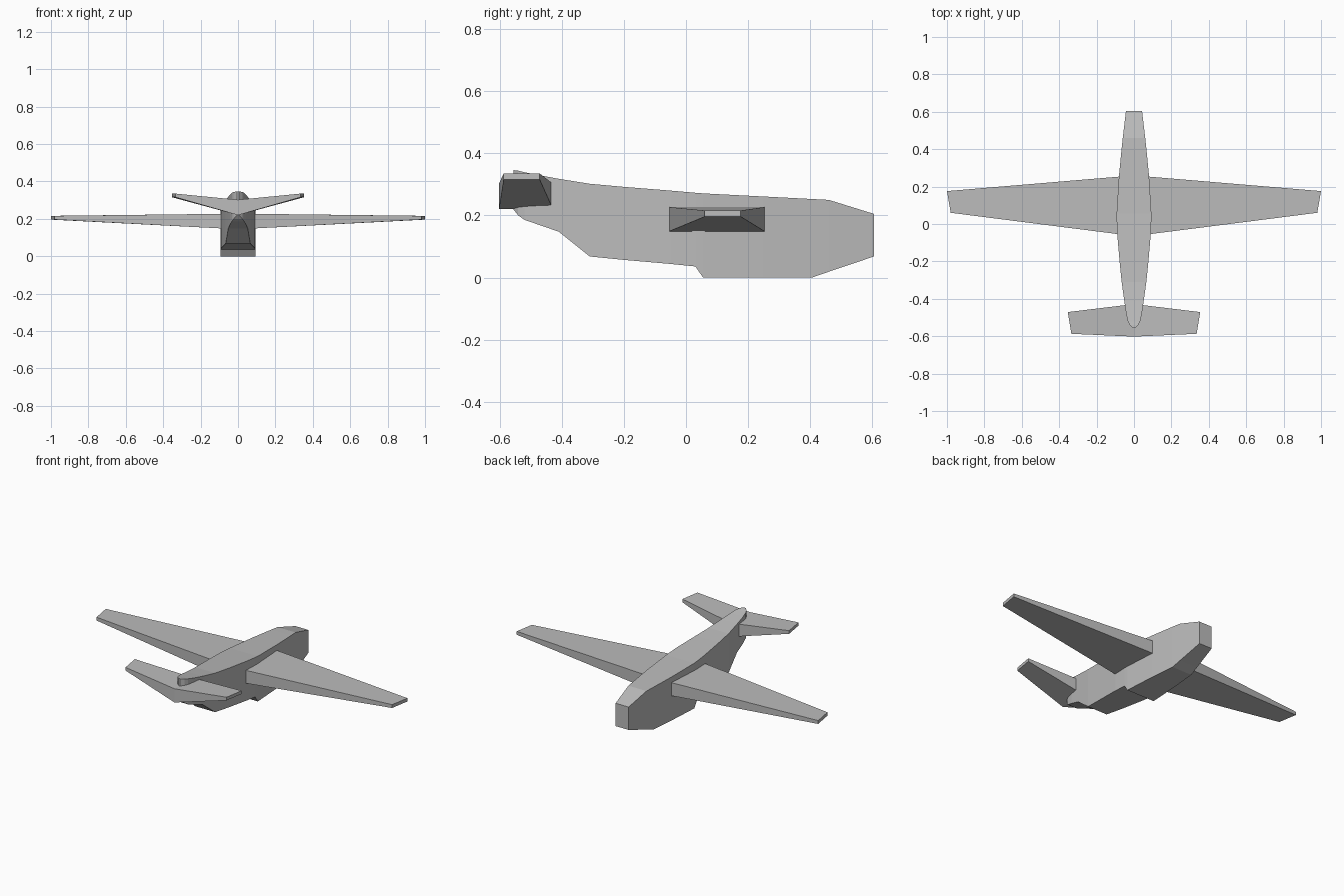
import bpy
import bmesh

cube = bpy.data.objects.get("Cube")
if cube:
    bpy.data.objects.remove(cube, do_unlink=True)

# Single body colour
grey = bpy.data.materials.new("light grey")
grey.use_nodes = True
colour = (0.5, 0.5, 0.5, 1.0)
grey.diffuse_color = colour
grey.node_tree.nodes["Principled BSDF"].inputs["Base Color"].default_value = colour


def loft(name, rings):
    """Skin a row of four-cornered rings and cap both ends."""
    bm = bmesh.new()
    rows = [[bm.verts.new(p) for p in ring] for ring in rings]
    for a, b in zip(rows, rows[1:]):
        for i in range(4):
            j = (i + 1) % 4
            bm.faces.new((a[i], a[j], b[j], b[i]))
    bm.faces.new(rows[0])
    bm.faces.new(rows[-1])
    bmesh.ops.recalc_face_normals(bm, faces=bm.faces)
    mesh = bpy.data.meshes.new(name)
    bm.to_mesh(mesh)
    bm.free()
    mesh.materials.append(grey)
    obj = bpy.data.objects.new(name, mesh)
    bpy.context.collection.objects.link(obj)
    return obj


# Fuselage stations, nose to tail: y, half width, bottom z, top z
stations = [
    (0.605, 0.043, 0.068, 0.205), (0.46, 0.060, 0.019, 0.250),
    (0.405, 0.066, 0.000, 0.253), (0.25, 0.081, 0.000, 0.261),
    (0.055, 0.093, 0.000, 0.271), (0.03, 0.093, 0.036, 0.273),
    (-0.05, 0.090, 0.044, 0.280), (-0.20, 0.077, 0.057, 0.292),
    (-0.31, 0.066, 0.068, 0.302), (-0.41, 0.052, 0.148, 0.318),
    (-0.48, 0.042, 0.172, 0.331), (-0.52, 0.033, 0.186, 0.339),
    (-0.54, 0.023, 0.200, 0.344), (-0.556, 0.006, 0.220, 0.346),
]
loft("fuselage", [[(-w, y, b), (w, y, b), (w, y, t), (-w, y, t)]
                  for y, w, b, t in stations])


def surface(name, root, tip):
    """Tapered plane; each end is x_rear, y_rear, x_front, y_front, bottom z, top z."""
    rings = [[(xr, yr, b), (xf, yf, b), (xf, yf, t), (xr, yr, t)]
             for xr, yr, xf, yf, b, t in (root, tip)]
    obj = loft(name, rings)
    mirror = obj.modifiers.new("Mirror", 'MIRROR')
    mirror.use_axis[0] = True
    return obj


# Main wings, starting just inside the fuselage sides
surface("wings", (0.07, -0.056, 0.07, 0.254, 0.148, 0.227),
        (0.98, 0.06, 1.0, 0.176, 0.196, 0.216))

# Raised tailplane meeting on the centre line
surface("tailplane", (0.0, -0.602, 0.0, -0.428, 0.220, 0.302),
        (0.335, -0.587, 0.354, -0.471, 0.316, 0.335))
